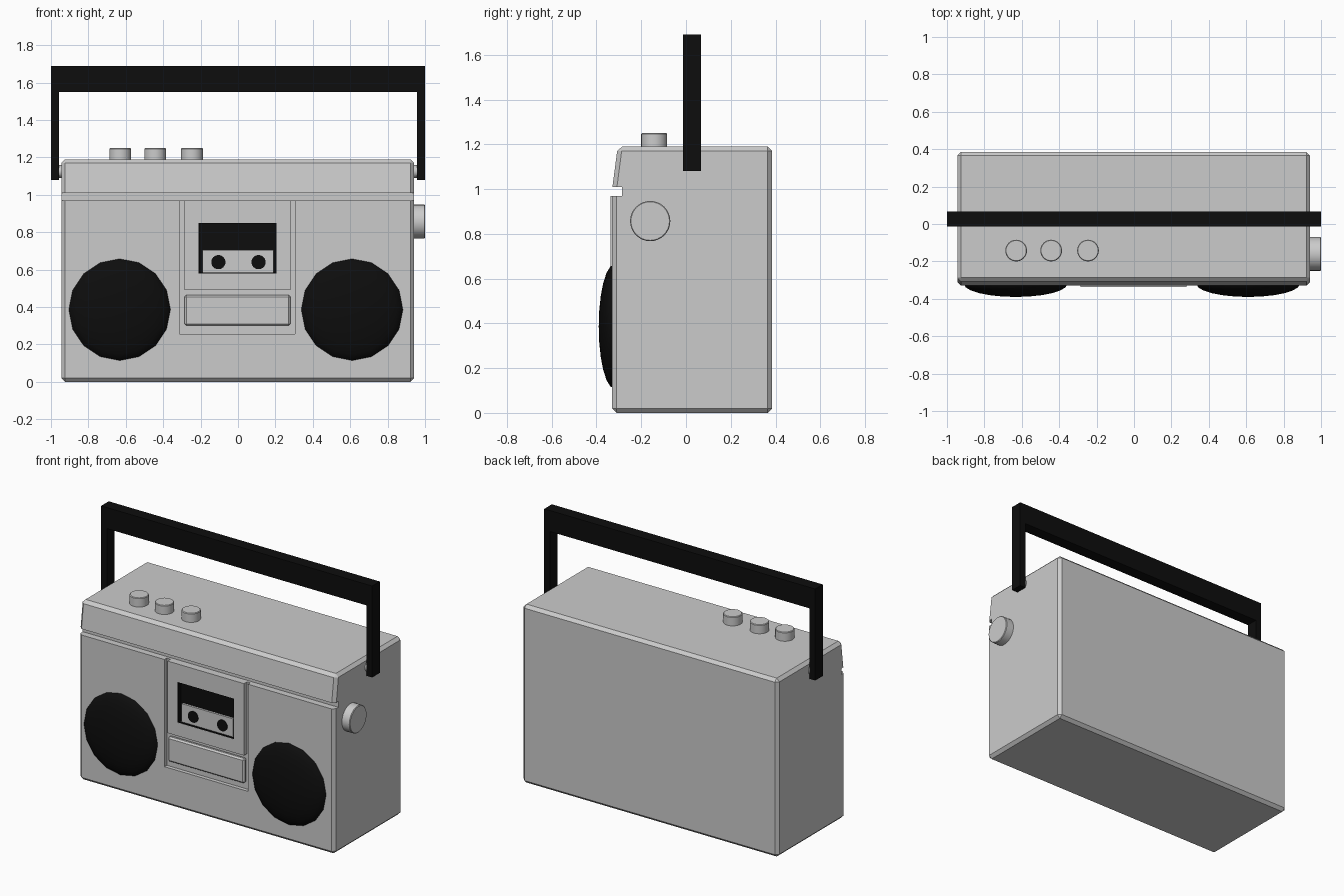
import bpy, bmesh, math
from mathutils import Matrix, Vector

if "Cube" in bpy.data.objects:
    bpy.data.objects.remove(bpy.data.objects["Cube"])

black = bpy.data.materials.new("black_plastic")
black.diffuse_color = (0.004, 0.004, 0.004, 1)
black.use_nodes = True
black.node_tree.nodes["Principled BSDF"].inputs["Base Color"].default_value = black.diffuse_color


def finish(name, bm, mat=None, smooth=False):
    bmesh.ops.recalc_face_normals(bm, faces=bm.faces)
    me = bpy.data.meshes.new(name)
    bm.to_mesh(me)
    bm.free()
    ob = bpy.data.objects.new(name, me)
    bpy.context.collection.objects.link(ob)
    if mat:
        me.materials.append(mat)
    if smooth:
        bpy.ops.object.select_all(action='DESELECT')
        ob.select_set(True)
        bpy.context.view_layer.objects.active = ob
        bpy.ops.object.shade_smooth_by_angle(angle=math.radians(35))
    return ob


def bevel_sharp(bm, width):
    edges = [e for e in bm.edges if e.calc_face_angle(0) > 0.6]
    bmesh.ops.bevel(bm, geom=edges, offset=width, segments=1,
                    affect='EDGES', profile=0.5)


def box(name, x, y, z, bevel=0, mat=None):
    bm = bmesh.new()
    size = [b - a for a, b in (x, y, z)]
    mid = [(a + b) / 2 for a, b in (x, y, z)]
    bmesh.ops.create_cube(bm, size=1, matrix=Matrix.Translation(mid) @ Matrix.Diagonal((*size, 1)))
    if bevel:
        bevel_sharp(bm, bevel)
    return finish(name, bm, mat)


def cylinder(name, start, end, r, bevel=0, mat=None, sides=32):
    a, b = Vector(start), Vector(end)
    rot = (b - a).to_track_quat('Z', 'Y').to_matrix().to_4x4()
    bm = bmesh.new()
    bmesh.ops.create_cone(bm, cap_ends=True, segments=sides, radius1=r, radius2=r,
                          depth=(b - a).length, matrix=Matrix.Translation((a + b) / 2) @ rot)
    if bevel:
        bevel_sharp(bm, bevel)
    return finish(name, bm, mat, smooth=True)


def extrude_profile(name, pts, x0, x1, bevel):
    bm = bmesh.new()
    face = bm.faces.new([bm.verts.new((x0, y, z)) for y, z in pts])
    ext = bmesh.ops.extrude_face_region(bm, geom=[face])['geom']
    bmesh.ops.translate(bm, vec=(x1 - x0, 0, 0),
                        verts=[v for v in ext if isinstance(v, bmesh.types.BMVert)])
    bmesh.ops.recalc_face_normals(bm, faces=bm.faces)
    bevel_sharp(bm, bevel)
    return finish(name, bm)


def cut(target, cutter):
    mod = target.modifiers.new("cut", 'BOOLEAN')
    mod.operation, mod.solver, mod.object = 'DIFFERENCE', 'EXACT', cutter
    bpy.context.view_layer.objects.active = target
    bpy.ops.object.modifier_apply(modifier=mod.name)
    bpy.data.objects.remove(cutter)


# case with slanted upper front, full-width groove and central recess
case = extrude_profile("case", [(-0.33, 0), (-0.33, 1.0), (-0.305, 1.19), (0.385, 1.19), (0.385, 0)],
                       -0.945, 0.942, 0.02)
cut(case, box("groove_cutter", (-1.1, 1.1), (-0.5, -0.287), (0.97, 1.01)))
cut(case, box("recess_cutter", (-0.312, 0.305), (-0.5, -0.305), (0.255, 0.985)))

# cassette door with a dark window well
door = box("cassette_door", (-0.285, 0.28), (-0.337, -0.304), (0.49, 0.97))
win_x, win_z = (-0.21, 0.205), (0.58, 0.85)
cut(door, box("window_cutter", win_x, (-0.5, -0.2), win_z))
box("window_back", win_x, (-0.308, -0.304), win_z, mat=black)
for i, x in enumerate((win_x[0], win_x[1] - 0.004)):
    box(f"window_side_{i}", (x, x + 0.004), (-0.336, -0.308), win_z, mat=black)
for i, z in enumerate((win_z[0], win_z[1] - 0.004)):
    box(f"window_ledge_{i}", win_x, (-0.336, -0.308), (z, z + 0.004), mat=black)

# cassette and its reels
box("cassette", (-0.19, 0.19), (-0.322, -0.306), (0.582, 0.705))
for i, x in enumerate((-0.105, 0.11)):
    cylinder(f"reel_{i}", (x, -0.31, 0.64), (x, -0.325, 0.64), 0.038, mat=black, sides=24)

# lower button panel
box("lower_panel", (-0.285, 0.28), (-0.337, -0.304), (0.30, 0.465), bevel=0.01)

# speakers: flattened low-poly domes
for i, x in enumerate((-0.633, 0.61)):
    bm = bmesh.new()
    bmesh.ops.create_uvsphere(bm, u_segments=16, v_segments=12, radius=1)
    bmesh.ops.transform(bm, matrix=Matrix.Translation((x, -0.32, 0.386))
                        @ Matrix.Diagonal((0.277, 0.07, 0.277, 1))
                        @ Matrix.Rotation(math.pi / 2, 4, 'X'), verts=bm.verts)
    bmesh.ops.delete(bm, geom=[v for v in bm.verts if v.co.y > -0.318], context='VERTS')
    finish(f"speaker_{i}", bm, black, smooth=True)

# top knobs and side dial
for i, x in enumerate((-0.63, -0.443, -0.246)):
    cylinder(f"top_knob_{i}", (x, -0.142, 1.185), (x, -0.142, 1.25), 0.058, bevel=0.004)
cylinder("side_dial", (0.935, -0.16, 0.857), (1.0, -0.16, 0.857), 0.09, bevel=0.004)

# carrying handle: one U-shaped solid, plus pivot pins
bm = bmesh.new()
outline = [(-1, 1.08), (-1, 1.69), (1, 1.69), (1, 1.08),
           (0.957, 1.08), (0.957, 1.55), (-0.957, 1.55), (-0.957, 1.08)]
face = bm.faces.new([bm.verts.new((x, -0.014, z)) for x, z in outline])
ext = bmesh.ops.extrude_face_region(bm, geom=[face])['geom']
bmesh.ops.translate(bm, vec=(0, 0.08, 0), verts=[v for v in ext if isinstance(v, bmesh.types.BMVert)])
bm.faces.ensure_lookup_table()
finish("handle", bm, black)
for i, s in enumerate((-1, 1)):
    cylinder(f"handle_pin_{i}", (s * 0.93, 0.026, 1.125), (s * 0.965, 0.026, 1.125), 0.034, sides=20)
